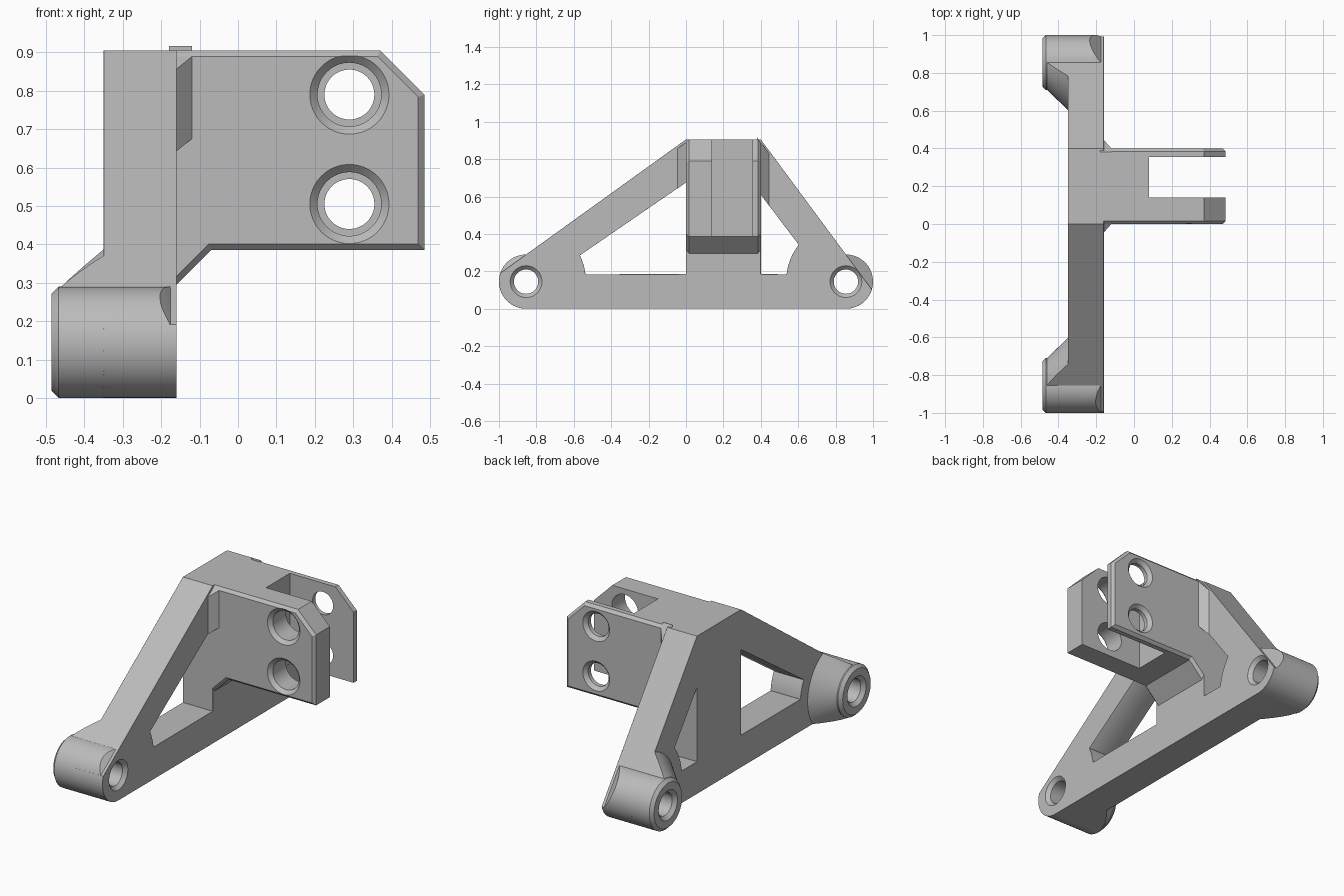
import bpy, bmesh
from math import sin, cos, pi, radians, atan2
from mathutils import Vector

cube = bpy.data.objects.get("Cube")
if cube:
    bpy.data.objects.remove(cube)

grey = bpy.data.materials.new("plain_grey")
grey.use_nodes = True
colour = (0.5, 0.5, 0.5, 1)
grey.diffuse_color = colour
grey.node_tree.nodes["Principled BSDF"].inputs["Base Color"].default_value = colour

BACK, FRONT, TOP = -0.35, -0.16, 0.905   # plate thickness range and height
R, PIVOT = 0.145, 0.855                  # boss radius and distance from centre
CHAMFER = 0.016
parts, cutters = [], []


def place(axis, a, b, t):
    return {"x": (t, a, b), "y": (a, t, b), "z": (a, b, t)}[axis]


def finish(name, bm, cutter=False):
    bmesh.ops.recalc_face_normals(bm, faces=bm.faces)
    mesh = bpy.data.meshes.new(name)
    bm.to_mesh(mesh)
    bm.free()
    mesh.materials.append(grey)
    ob = bpy.data.objects.new(name, mesh)
    bpy.context.collection.objects.link(ob)
    ob.hide_render = cutter
    (cutters if cutter else parts).append(ob)
    return ob


def prism(points, axis, lo, hi, chamfer=0):
    bm = bmesh.new()
    rings = [[bm.verts.new(place(axis, a, b, t)) for a, b in points] for t in (lo, hi)]
    caps = [bm.faces.new(r) for r in rings]
    n = len(points)
    for i in range(n):
        j = (i + 1) % n
        bm.faces.new((rings[0][i], rings[0][j], rings[1][j], rings[1][i]))
    bmesh.ops.recalc_face_normals(bm, faces=bm.faces)
    if chamfer:
        edges = [e for f in caps for e in f.edges]
        bmesh.ops.bevel(bm, geom=edges, offset=chamfer, segments=1, affect="EDGES")
    return bm


def lathe(profile, axis, centre, n=64):
    bm = bmesh.new()
    rings = []
    for t, r in profile:
        rings.append([bm.verts.new(place(axis, centre[0] + r * cos(2 * pi * i / n),
                                         centre[1] + r * sin(2 * pi * i / n), t))
                      for i in range(n)])
    for p, q in zip(rings, rings[1:]):
        for i in range(n):
            bm.faces.new((p[i], p[i - 1], q[i - 1], q[i]))
    bm.faces.new(rings[0])
    bm.faces.new(rings[-1])
    bmesh.ops.recalc_face_normals(bm, faces=bm.faces)
    return bm


def clip(bm, point, normal):
    # Remove everything on the normal side of a plane and close the cut
    geom = bm.verts[:] + bm.edges[:] + bm.faces[:]
    res = bmesh.ops.bisect_plane(bm, geom=geom, plane_co=point, plane_no=normal,
                                 clear_outer=True)
    edges = [e for e in res["geom_cut"] if isinstance(e, bmesh.types.BMEdge)]
    if edges:
        bmesh.ops.contextual_create(bm, geom=edges)


def cut(ob, tool):
    mod = ob.modifiers.new("cut", "BOOLEAN")
    mod.operation, mod.solver, mod.object = "DIFFERENCE", "EXACT", tool


# Outline of the triangular plate, plus its sloped sides
outline, windows, bores, plates = [], [], [], []
for side, s, top_y, drop, end in (("right", -1, 0.0, 0.23, 26), ("left", 1, 0.4, 0.295, 38)):
    run, fall = PIVOT - s * top_y, TOP - 2 * R
    d = Vector((run, -fall)).normalized()
    chord = 2 * R * -d.y
    leave = Vector((0, R)) + chord * d
    start = atan2(leave.y, leave.x)
    arc = [start + (-pi / 2 - start) * i / 24 for i in range(25)]
    half = [(top_y, TOP)] + [(s * (PIVOT + R * cos(a)), R + R * sin(a)) for a in arc]
    outline += half if s > 0 else half[::-1]
    slope = Vector((0, s * -d.y, d.x))
    crest = Vector((BACK, top_y, TOP))

    # Window cutter with a curved end around the boss
    hole = [(top_y, 0.185)]
    for i in range(9):
        a = radians(7 + (end - 7) * i / 8)
        hole.append((s * (PIVOT - 0.32 * cos(a)), R + 0.32 * sin(a)))
    hole.append((top_y, TOP - drop))
    windows.append(finish(side + "_window_cutter", prism(hole, "x", -0.6, 0), True))

    # Pivot bore with countersunk ends
    centre = (s * PIVOT, R)
    bore = finish(side + "_bore_cutter", lathe(
        [(-0.495, 0.095), (-0.465, 0.065), (-0.18, 0.065), (-0.15, 0.095)], "x", centre), True)
    bores.append(bore)

    # Boss, trimmed by the continued chamfer of the plate
    bm = lathe([(-0.485, R - 0.018), (-0.467, R), (FRONT - 0.018, R), (FRONT, R - 0.018)],
               "x", centre)
    clip(bm, Vector((FRONT - CHAMFER, top_y, TOP)), slope + Vector((1, 0, 0)))
    cut(finish(side + "_boss", bm), bore)

    # Conical flare between boss and plate
    bm = lathe([(-0.46, R), (-0.34, 0.262), (-0.3, 0.262)], "x", centre)
    clip(bm, crest, slope)
    clip(bm, Vector((0, 0, 0)), Vector((0, 0, -1)))
    clip(bm, Vector((0, s * PIVOT, 0)), Vector((0, s, 0)))
    cut(finish(side + "_flare", bm), bore)

    # Small gusset between plate and bracket
    wedge = [(FRONT - 0.02, top_y - s * 0.02), (-0.12, top_y - s * 0.02), (-0.12, top_y),
             (FRONT, top_y + s * 0.045), (FRONT - 0.02, top_y + s * 0.045)]
    bm = prism(wedge, "z", 0.4, 1)
    clip(bm, crest - Vector((0, 0, CHAMFER)), slope)
    clip(bm, crest - Vector((0, 0, drop)), -slope)
    finish(side + "_gusset", bm)

# Plate: windows first, then chamfer, then bores
plate = finish("side_plate", prism(outline, "x", BACK, FRONT))
for w in windows:
    cut(plate, w)
bevel = plate.modifiers.new("chamfer", "BEVEL")
bevel.width, bevel.segments = CHAMFER, 1
bevel.limit_method, bevel.angle_limit = "ANGLE", radians(62)
for b in bores:
    cut(plate, b)

# Forked bracket
shape = [(-0.3, TOP), (0.37, TOP), (0.485, 0.79), (0.485, 0.385),
         (-0.07, 0.385), (FRONT, 0.295), (-0.3, 0.295)]
bracket = finish("fork_bracket", prism(shape, "y", 0, 0.4, CHAMFER))
slot = [(0.08, 0.14), (0.6, 0.14), (0.6, 0.355), (0.08, 0.355)]
cut(bracket, finish("slot_cutter", prism(slot, "z", 0.2, 1.1), True))
for z in (0.79, 0.505):
    profile = [(-0.01, 0.113), (0.02, 0.083), (0.25, 0.083), (0.25, 0.065),
               (0.38, 0.065), (0.41, 0.095)]
    cut(bracket, finish("bolt_hole_cutter", lathe(profile, "y", (0.29, z)), True))

# Apply the modifiers, drop the cutters and smooth the round faces
bpy.ops.object.select_all(action="DESELECT")
for ob in parts:
    ob.select_set(True)
bpy.context.view_layer.objects.active = plate
bpy.ops.object.convert(target="MESH")
for ob in cutters:
    bpy.data.objects.remove(ob)
bpy.ops.object.shade_smooth_by_angle(angle=radians(25))
